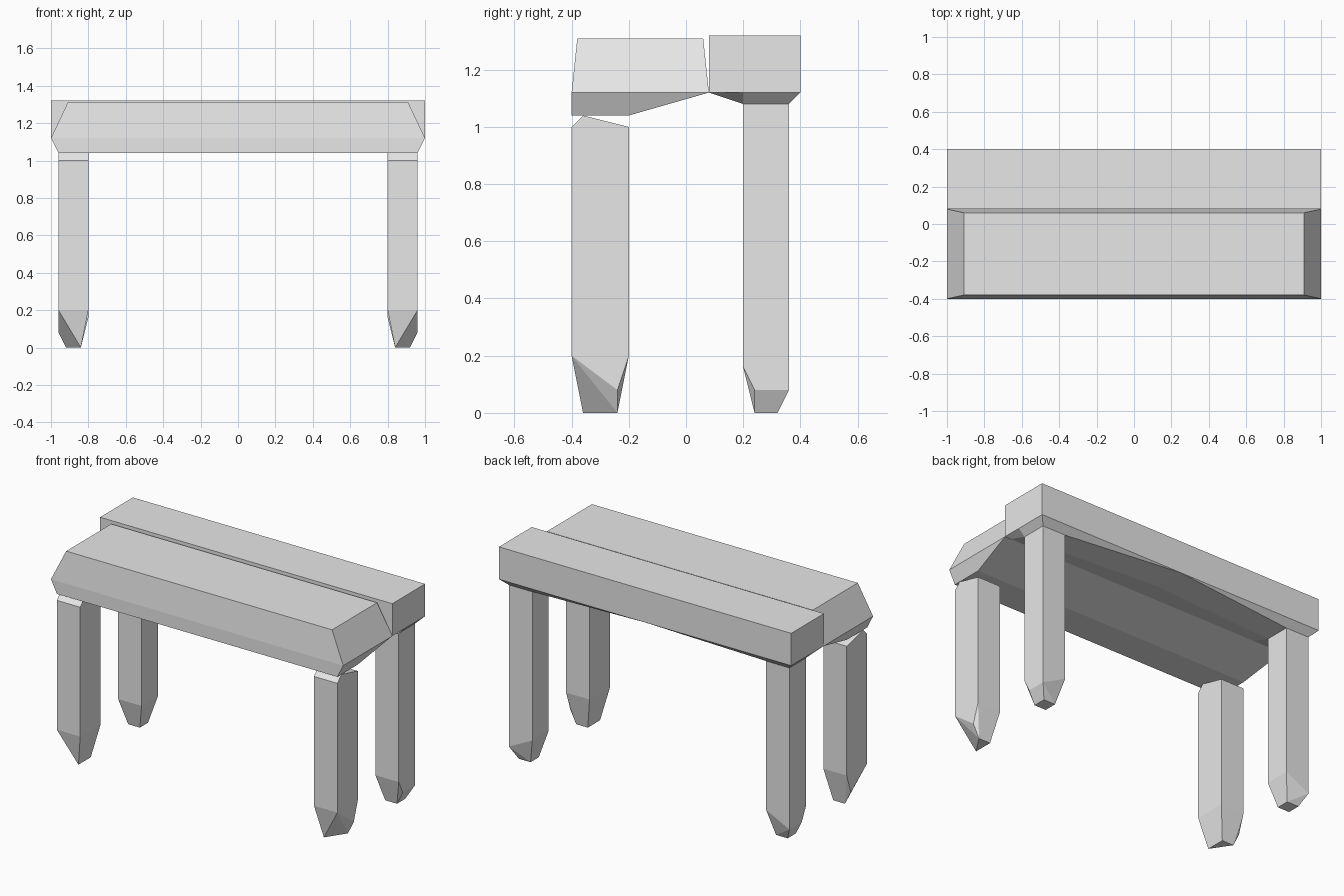
import bpy
import bmesh

cube = bpy.data.objects.get("Cube")
if cube:
    bpy.data.objects.remove(cube, do_unlink=True)

stone = bpy.data.materials.new("pale_grey")
stone.use_nodes = True
stone.diffuse_color = (0.8, 0.8, 0.8, 1)
stone.node_tree.nodes["Principled BSDF"].inputs["Base Color"].default_value = (0.8, 0.8, 0.8, 1)


def finish(name, bm):
    bmesh.ops.remove_doubles(bm, verts=bm.verts, dist=0.0005)
    bmesh.ops.recalc_face_normals(bm, faces=bm.faces)
    mesh = bpy.data.meshes.new(name)
    bm.to_mesh(mesh)
    bm.free()
    mesh.materials.append(stone)
    obj = bpy.data.objects.new(name, mesh)
    bpy.context.collection.objects.link(obj)
    return obj


def hull(name, points):
    """Chiselled solid wrapped around a few corner points."""
    bm = bmesh.new()
    for p in points:
        bm.verts.new(p)
    result = bmesh.ops.convex_hull(bm, input=bm.verts)
    loose = {e for e in result["geom_interior"] + result["geom_unused"]
             if isinstance(e, bmesh.types.BMVert)}
    bmesh.ops.delete(bm, geom=list(loose), context="VERTS")
    bmesh.ops.dissolve_limit(bm, angle_limit=0.01, verts=bm.verts, edges=bm.edges)
    return finish(name, bm)


def rect(half_x, y0, y1, z):
    return [(x, y, z) for x in (-half_x, half_x) for y in (y0, y1)]


# Front beam: widest at its middle, tapering to the top and the underside
hull("front_beam", rect(0.91, -0.38, 0.06, 1.31) + rect(1, -0.40, 0.08, 1.12)
     + rect(0.96, -0.40, -0.20, 1.04))

# Rear beam: square slab whose underside swells down over each leg
flat = [(0.08, 1.12), (0.20, 1.12), (0.40, 1.12)]
swell = [(0.08, 1.12), (0.20, 1.08), (0.36, 1.08)]
bm = bmesh.new()
rings = []
for x, low in ((-1, flat), (-0.96, swell), (-0.8, swell), (0, flat),
               (0.8, swell), (0.96, swell), (1, flat)):
    ring = low + [(0.40, 1.12), (0.40, 1.32), (0.08, 1.32)]
    rings.append([bm.verts.new((x, y, z)) for y, z in ring])
for a, b in zip(rings, rings[1:]):
    for i in range(len(a)):
        j = (i + 1) % len(a)
        bm.faces.new((a[i], a[j], b[j], b[i]))
bm.faces.new(rings[0])
bm.faces.new(rings[-1])
bmesh.ops.dissolve_degenerate(bm, dist=0.0005, edges=bm.edges)
finish("rear_beam", bm)

# Legs: square posts with chipped feet, mirrored left and right
INNER, OUTER = 0.80, 0.96
for side, s in (("left", 1), ("right", -1)):
    front = [(x, y, z) for x in (INNER, OUTER)
             for y, z in ((-0.40, 0.20), (-0.20, 0.20), (-0.40, 1.0),
                          (-0.20, 1.0), (-0.36, 1.04))]
    front += [(0.84, -0.36, 0), (0.84, -0.24, 0), (0.92, -0.24, 0),
              (OUTER, -0.24, 0.08)]
    rear = [(x, y, z) for x in (INNER, OUTER)
            for y, z in ((0.20, 0.16), (0.20, 1.08), (0.36, 1.08))]
    rear += [(x, y, 0) for x in (0.84, 0.92) for y in (0.24, 0.32)]
    rear += [(INNER, 0.36, 0.16), (OUTER, 0.36, 0.08), (OUTER, 0.24, 0.08)]
    for name, pts in (("front", front), ("rear", rear)):
        hull(f"{name}_leg_{side}", [(s * x, y, z) for x, y, z in pts])
